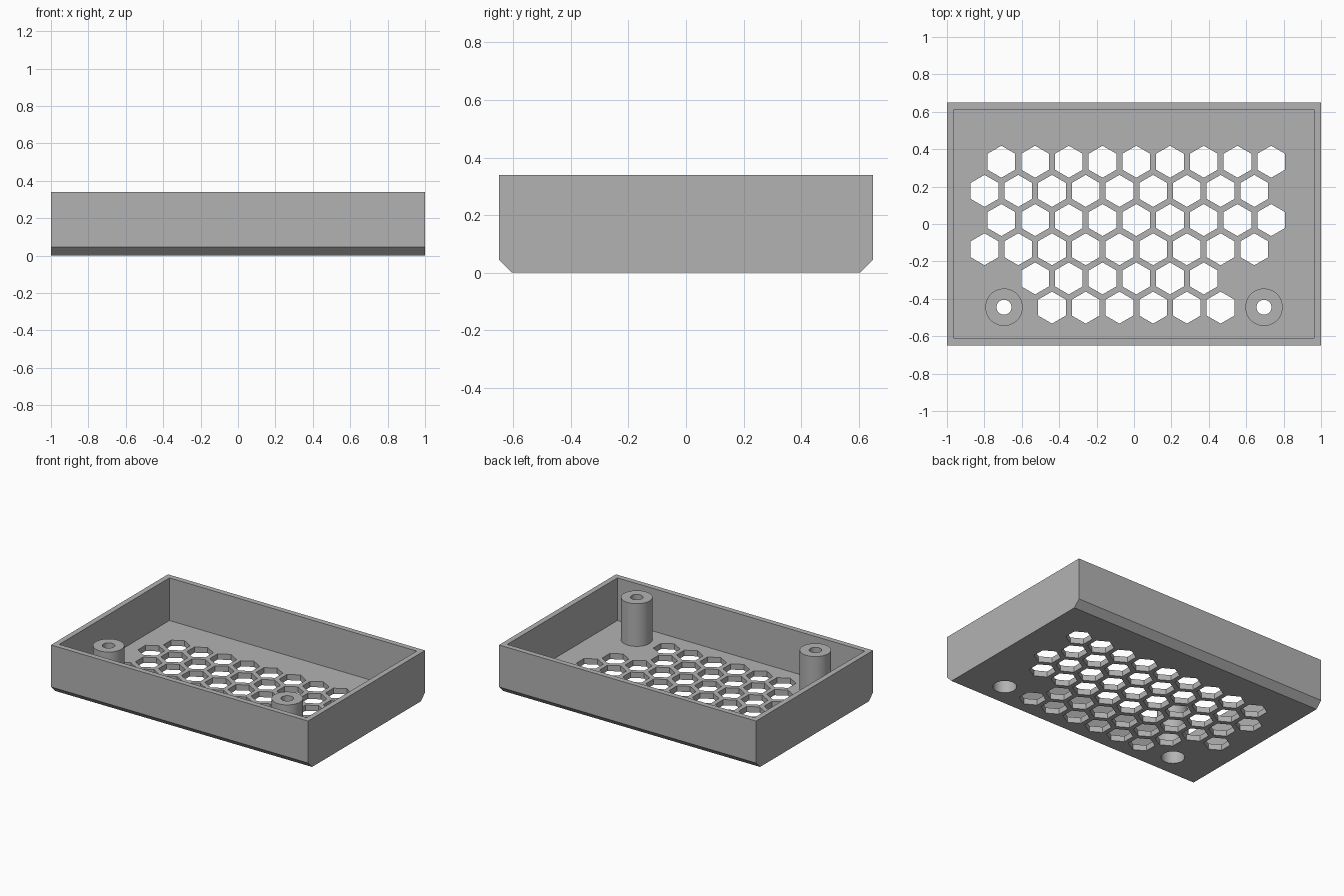
import bpy, bmesh
from math import cos, sin, pi, radians

HEIGHT, FLOOR, WALL = 0.34, 0.04, 0.038
HALF_X, HALF_Y, CHAMFER = 1.0, 0.65, 0.045
POST_R, BORE_R, HOLE_R, BORE_TOP = 0.1, 0.075, 0.04, 0.24
POST_X, POST_Y = 0.695, -0.445
PITCH, ROW_STEP, HEX_R = 0.1803, 0.156, 0.0855
SEGMENTS = 48

if "Cube" in bpy.data.objects:
    bpy.data.objects.remove(bpy.data.objects["Cube"], do_unlink=True)

grey = bpy.data.materials.new("mid_grey")
grey.use_nodes = True
grey.diffuse_color = (0.45, 0.45, 0.45, 1)
grey.node_tree.nodes["Principled BSDF"].inputs["Base Color"].default_value = (0.45, 0.45, 0.45, 1)


def finish(name, bm):
    bmesh.ops.recalc_face_normals(bm, faces=bm.faces)
    mesh = bpy.data.meshes.new(name)
    bm.to_mesh(mesh)
    bm.free()
    mesh.materials.append(grey)
    obj = bpy.data.objects.new(name, mesh)
    bpy.context.collection.objects.link(obj)
    return obj


def prism(bm, points, offset):
    """Extrude a closed outline along an offset vector."""
    face = bm.faces.new([bm.verts.new(p) for p in points])
    ext = bmesh.ops.extrude_face_region(bm, geom=[face], use_keep_orig=True)
    moved = [v for v in ext["geom"] if isinstance(v, bmesh.types.BMVert)]
    bmesh.ops.translate(bm, verts=moved, vec=offset)


def ring(x, y, z, r, n, start=0.0):
    return [(x + r * cos(start + 2 * pi * i / n), y + r * sin(start + 2 * pi * i / n), z)
            for i in range(n)]


def activate(obj):
    bpy.ops.object.select_all(action='DESELECT')
    obj.select_set(True)
    bpy.context.view_layer.objects.active = obj


def cut(target, cutter):
    cutter.hide_render = True
    mod = target.modifiers.new("cut", 'BOOLEAN')
    mod.operation, mod.solver, mod.object = 'DIFFERENCE', 'EXACT', cutter
    activate(target)
    bpy.ops.object.modifier_apply(modifier=mod.name)
    bpy.data.objects.remove(cutter, do_unlink=True)


# Tray body: side profile with chamfered lower front and back edges
bm = bmesh.new()
inset = HALF_Y - CHAMFER
profile = [(-inset, 0), (inset, 0), (HALF_Y, CHAMFER), (HALF_Y, HEIGHT),
           (-HALF_Y, HEIGHT), (-HALF_Y, CHAMFER)]
prism(bm, [(-HALF_X, y, z) for y, z in profile], (2 * HALF_X, 0, 0))
tray = finish("tray", bm)

# Open cavity
bm = bmesh.new()
cx, cy = HALF_X - WALL, HALF_Y - WALL
prism(bm, [(-cx, -cy, FLOOR), (cx, -cy, FLOOR), (cx, cy, FLOOR), (-cx, cy, FLOOR)], (0, 0, 1))
cut(tray, finish("cavity_cutter", bm))

# Honeycomb vents and screw head holes in the floor
bm = bmesh.new()
rows = [(0, 9), (0, 9), (0, 9), (0, 9), (1, 6), (2, 6)]  # first column, count
for r, (first, count) in enumerate(rows):
    start_x = -0.709 - (r % 2) * PITCH / 2
    for c in range(first, first + count):
        prism(bm, ring(start_x + c * PITCH, 0.333 - r * ROW_STEP, -0.1, HEX_R, 6, pi / 6), (0, 0, 0.2))
for side in (-1, 1):
    prism(bm, ring(side * POST_X, POST_Y, -0.1, BORE_R, SEGMENTS), (0, 0, 0.2))
cut(tray, finish("floor_cutter", bm))

# Screw posts: stepped hollow cylinders
steps = [(POST_R, FLOOR), (POST_R, HEIGHT), (HOLE_R, HEIGHT),
         (HOLE_R, BORE_TOP), (BORE_R, BORE_TOP), (BORE_R, FLOOR)]
posts = []
for side, name in ((-1, "right_screw_post"), (1, "left_screw_post")):
    bm = bmesh.new()
    loops = [[bm.verts.new(p) for p in ring(side * POST_X, POST_Y, z, r, SEGMENTS)] for r, z in steps]
    for a, b in zip(loops, loops[1:]):
        for i in range(SEGMENTS):
            j = (i + 1) % SEGMENTS
            bm.faces.new((a[i], a[j], b[j], b[i]))
    posts.append(finish(name, bm))

for obj in [tray] + posts:
    activate(obj)
    bpy.ops.object.shade_smooth_by_angle(angle=radians(30))
